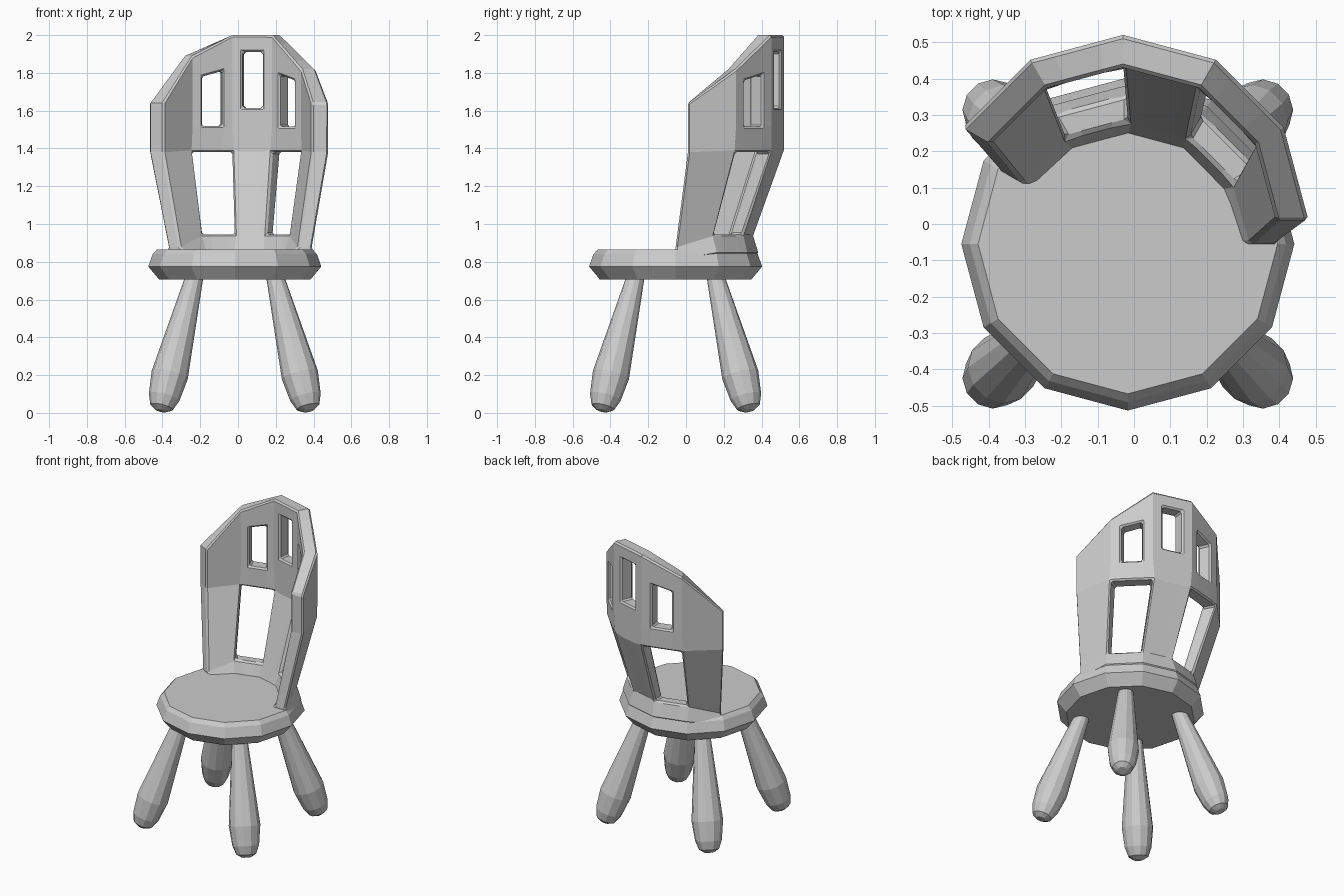
import bpy, bmesh, math
from mathutils import Vector, Matrix

if "Cube" in bpy.data.objects:
    bpy.data.objects.remove(bpy.data.objects["Cube"])

CX, CY = -0.017, -0.055   # seat centre


def finish(bm, name):
    bmesh.ops.recalc_face_normals(bm, faces=bm.faces)
    me = bpy.data.meshes.new(name)
    bm.to_mesh(me)
    bm.free()
    ob = bpy.data.objects.new(name, me)
    bpy.context.collection.objects.link(ob)
    return ob


def lathe(name, profile, matrix, sides=12):
    bm = bmesh.new()
    rings = []
    for r, z in profile:
        rings.append([bm.verts.new(matrix @ Vector((r * math.cos(2 * math.pi * i / sides),
                                                    r * math.sin(2 * math.pi * i / sides), z)))
                      for i in range(sides)])
    for a, b in zip(rings, rings[1:]):
        for i in range(sides):
            j = (i + 1) % sides
            bm.faces.new((a[i], a[j], b[j], b[i]))
    bm.faces.new(rings[0])
    bm.faces.new(rings[-1])
    return finish(bm, name)


# Seat: twelve-sided slab with chamfered rim
lathe("seat", [(0.40, 0.705), (0.458, 0.775), (0.435, 0.84), (0.412, 0.865)],
      Matrix.Translation((CX, CY, 0)))

# Four splayed club-shaped legs
leg_profile = [(0.03, 0), (0.062, 0.02), (0.083, 0.075), (0.098, 0.2), (0.05, 0.72), (0.045, 0.78)]
for sx, side in ((-1, "left"), (1, "right")):
    for sy, end in ((-1, "front"), (1, "back")):
        axis = Vector((-sx * 0.252, -sy * 0.252, 1))
        rot = Vector((0, 0, 1)).rotation_difference(axis).to_matrix().to_4x4()
        place = Matrix.Translation((CX + sx * 0.392, CY + sy * 0.39, 0.012))
        lathe(f"{end}_{side}_leg", leg_profile, place @ rot)

# Backrest: five panels curving round the seat, 30 degrees each
TOP = [1.64, 1.82, 2.0, 2.0, 1.89, 1.64]
WINDOWS = {1: (1.515, 1.76, 1.79), 2: (1.615, 1.91, 1.91), 3: (1.52, 1.81, 1.78)}
# rows: (centre x, centre y, inner radius, outer radius)
ROWS = [(CX, CY, 0.30, 0.44), (CX, CY, 0.335, 0.41)] + [(-0.03, 0.01, 0.42, 0.51)] * 4

columns = []   # (position along the panels, window bottom, window top)
for k in range(6):
    columns.append((k, 1.52, TOP[k] - 0.08))
    if k in WINDOWS:
        low, hi_a, hi_b = WINDOWS[k]
        columns += [(k + 0.25, low, hi_a), (k + 0.75, low, hi_b)]


def ring_point(row, outer, u):
    cx, cy, ri, ro = ROWS[row]
    r = ro if outer else ri
    k = min(int(u), 4)
    a, b = [Vector((cx + r * math.cos(math.radians(30 * n)),
                    cy + r * math.sin(math.radians(30 * n)), 0)) for n in (k, k + 1)]
    return a.lerp(b, u - k)


bm = bmesh.new()
grid = {}
for c, (u, wlow, whigh) in enumerate(columns):
    k = min(int(u), 4)
    top = TOP[k] + (TOP[k + 1] - TOP[k]) * (u - k)
    is_end = u in (0, 5)
    for outer in (0, 1):
        low = (0.80 if is_end else 0.84) if outer else 0.85
        zs = [low, 0.875 if is_end else 0.945, 1.38, wlow, whigh, top]
        for row, z in enumerate(zs):
            p = ring_point(row, outer, u)
            p.z = z
            grid[c, row, outer] = bm.verts.new(p)


def is_open(c, row):
    u = columns[c][0]
    tall = row == 1 and 0.99 < u < 2 or row == 1 and 2.99 < u < 4   # tall lower openings
    small = row == 3 and u % 1 == 0.25                              # small upper windows
    return tall or small


cells = {(c, r) for c in range(len(columns) - 1) for r in range(5) if not is_open(c, r)}
for c, r in cells:
    corners = [(c, r), (c + 1, r), (c + 1, r + 1), (c, r + 1)]
    bm.faces.new([grid[p + (1,)] for p in corners])
    bm.faces.new([grid[p + (0,)] for p in reversed(corners)])
    # close the thickness wherever there is no neighbouring cell
    for i, nb in enumerate([(c, r - 1), (c + 1, r), (c, r + 1), (c - 1, r)]):
        if nb not in cells:
            a, b = corners[i], corners[(i + 1) % 4]
            bm.faces.new((grid[a + (1,)], grid[b + (1,)], grid[b + (0,)], grid[a + (0,)]))
bmesh.ops.delete(bm, geom=[v for v in bm.verts if not v.link_faces], context='VERTS')
back = finish(bm, "backrest")
bevel = back.modifiers.new("soft_edges", 'BEVEL')
bevel.width = 0.01
bevel.segments = 1
bevel.limit_method = 'ANGLE'
bevel.angle_limit = math.radians(50)
